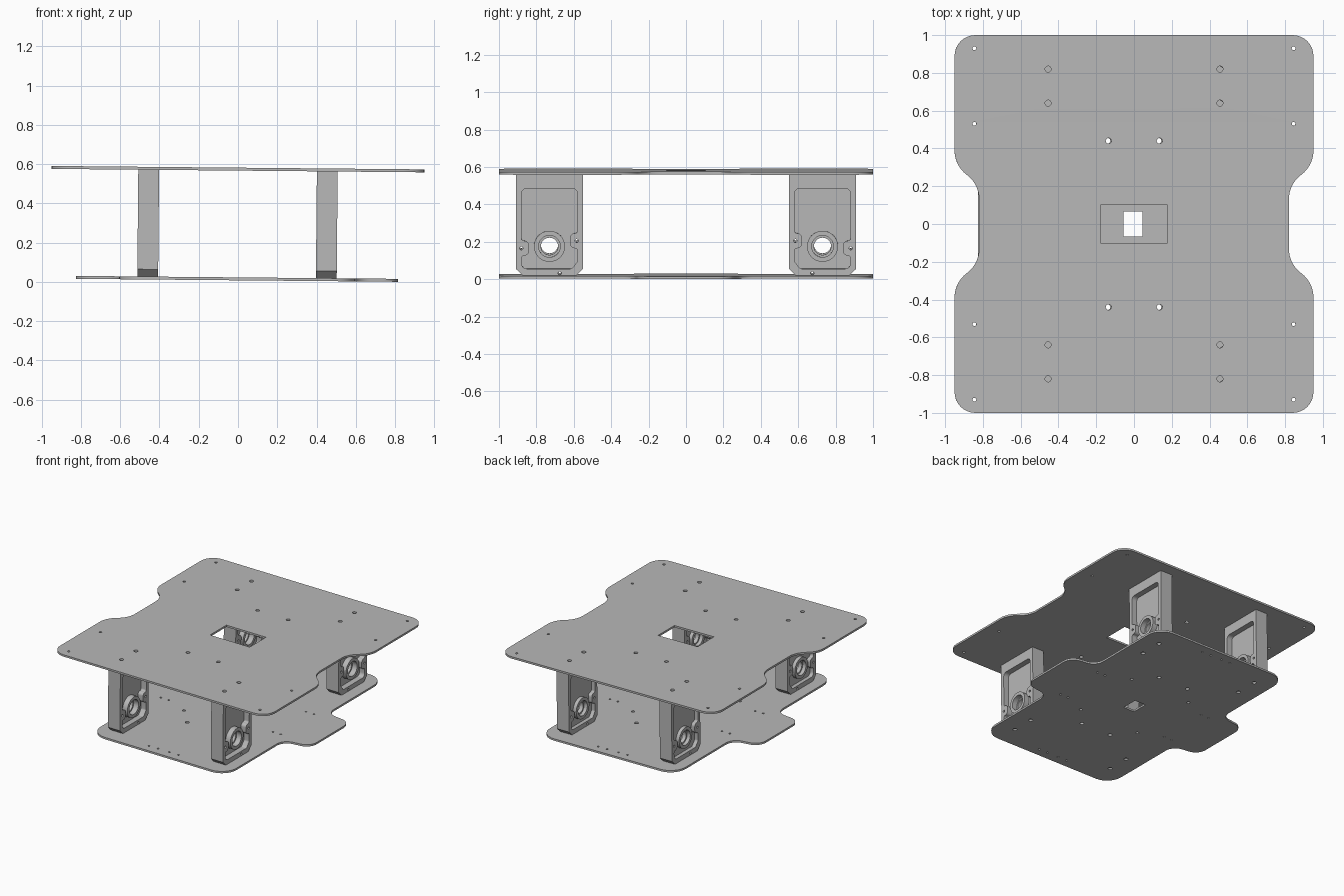
import bpy, bmesh, math
from mathutils import Matrix, Vector

cube = bpy.data.objects.get("Cube")
if cube:
    bpy.data.objects.remove(cube, do_unlink=True)

# Single grey finish
grey = bpy.data.materials.new("plain_grey")
grey.use_nodes = True
colour = (0.48, 0.48, 0.48, 1)
grey.diffuse_color = colour
grey.node_tree.nodes["Principled BSDF"].inputs["Base Color"].default_value = colour

# The whole assembly leans very slightly towards +x
PIVOT = Matrix.Translation((0, 0, 0.575))
TILT = PIVOT @ Matrix.Rotation(0.0092, 4, 'Y') @ PIVOT.inverted()
# Turns a flat (x, y) profile into a (y, z) one, extruded along x
UPRIGHT = Matrix(((0, 0, 1, 0), (1, 0, 0, 0), (0, 1, 0, 0), (0, 0, 0, 1)))


def rounded(corners, steps=8):
    """Polygon from (x, y, radius) corners with filleted arcs."""
    out = []
    for i, (x, y, r) in enumerate(corners):
        p = Vector((x, y))
        a = (Vector(corners[i - 1][:2]) - p).normalized()
        b = (Vector(corners[(i + 1) % len(corners)][:2]) - p).normalized()
        if r == 0:
            out.append(p)
            continue
        half = a.angle(b) / 2
        centre = p + (a + b).normalized() * r / math.sin(half)
        start = p + a * r / math.tan(half) - centre
        end = p + b * r / math.tan(half) - centre
        sweep = start.angle_signed(end)
        for k in range(steps + 1):
            out.append(centre + Matrix.Rotation(-sweep * k / steps, 2) @ start)
    return out


def circle(x, y, r, n=24):
    return [Vector((x + r * math.cos(math.tau * k / n),
                    y + r * math.sin(math.tau * k / n))) for k in range(n)]


def rectangle(w, h):
    return [Vector(c) for c in ((w, h), (-w, h), (-w, -h), (w, -h))]


def four(points, r):
    """Round holes repeated in all four quadrants."""
    return [circle(sx * x, sy * y, r, 16)
            for x, y in points for sx in (1, -1) for sy in (1, -1)]


def quarter_outline(corners):
    """Full outline from the +x +y quarter, listed from the back to the middle."""
    right = corners + [(x, -y, r) for x, y, r in reversed(corners)]
    return rounded(right + [(-x, y, r) for x, y, r in reversed(right)])


def slab(name, loops, low, high, place=Matrix()):
    """Extrude an outline with holes between two heights."""
    data = bpy.data.curves.new(name + "_profile", 'CURVE')
    data.dimensions = '2D'
    data.fill_mode = 'BOTH'
    data.extrude = (high - low) / 2
    for loop in loops:
        spline = data.splines.new('POLY')
        spline.points.add(len(loop) - 1)
        for point, co in zip(spline.points, loop):
            point.co = (co.x, co.y, 0, 1)
        spline.use_cyclic_u = True
    temp = bpy.data.objects.new(name + "_profile", data)
    bpy.context.collection.objects.link(temp)
    graph = bpy.context.evaluated_depsgraph_get()
    mesh = bpy.data.meshes.new_from_object(temp.evaluated_get(graph))
    bpy.data.objects.remove(temp, do_unlink=True)
    bm = bmesh.new()
    bm.from_mesh(mesh)
    bmesh.ops.remove_doubles(bm, verts=bm.verts, dist=0.0001)
    bmesh.ops.recalc_face_normals(bm, faces=bm.faces)
    bm.to_mesh(mesh)
    bm.free()
    mesh.transform(TILT @ place @ Matrix.Translation((0, 0, (low + high) / 2)))
    mesh.materials.clear()
    mesh.materials.append(grey)
    obj = bpy.data.objects.new(name, mesh)
    bpy.context.collection.objects.link(obj)
    bpy.ops.object.select_all(action='DESELECT')
    obj.select_set(True)
    bpy.context.view_layer.objects.active = obj
    bpy.ops.object.shade_smooth_by_angle(angle=math.radians(30))
    return obj


# Holes shared by both plates
mount_holes = four([(0.455, 0.64), (0.455, 0.82)], 0.016)
inner_holes = four([(0.135, 0.44)], 0.015)

# Top plate: wide, waisted at the middle
top_outline = quarter_outline([(0.95, 1, 0.11), (0.95, 0.31, 0.16), (0.82, 0.21, 0.16)])
slab("top_plate",
     [top_outline, rectangle(0.175, 0.103)] + mount_holes + inner_holes
     + four([(0.845, 0.93), (0.845, 0.53)], 0.01), 0.567, 0.582)

# Bottom plate: narrow, with a rounded tab on each side
bottom_outline = quarter_outline([(0.6, 1, 0.13), (0.6, 0.28, 0.09), (0.82, 0.25, 0.09)])
slab("bottom_plate",
     [bottom_outline, rectangle(0.05, 0.065)] + mount_holes + inner_holes
     + four([(0.27, 0.29)], 0.012)
     + four([(0.46, 0.21), (0.53, 0.21), (0.05, 0.93), (0.13, 0.93)], 0.008),
     0.008, 0.023)

# Mount profiles, measured outwards from the block's middle
BLOCK = [(-0.18, 0.567, 0), (0.18, 0.567, 0), (0.18, 0.06, 0),
         (0.14, 0.022, 0), (-0.14, 0.022, 0), (-0.18, 0.06, 0)]
POCKET = [(-0.15, 0.49, 0.03), (0.15, 0.49, 0.03), (0.15, 0.21, 0.015),
          (0.11, 0.21, 0.025), (0.11, 0.13, 0.025), (0.15, 0.13, 0.015),
          (0.15, 0.06, 0.03), (-0.12, 0.06, 0.02), (-0.15, 0.1, 0.02),
          (-0.15, 0.17, 0.015), (-0.11, 0.17, 0.025), (-0.11, 0.25, 0.025),
          (-0.15, 0.25, 0.015)]
SCREWS = [(0.15, 0.17), (-0.145, 0.21), (-0.055, 0.037)]

# Four bearing mounts between the plates
for x, side in ((0.455, "left"), (-0.455, "right")):
    for s, end in ((-1, "front"), (1, "back")):
        def flip(points):
            return [(s * (0.73 + p[0]),) + tuple(p[1:]) for p in points]
        name = f"{end}_{side}_mount"
        block, pocket = rounded(flip(BLOCK)), rounded(flip(POCKET))
        screws = [circle(u, v, 0.009, 12) for u, v in flip(SCREWS)]
        shaft = (s * 0.73, 0.18)
        slab(name + "_frame", [block, pocket] + screws, x - 0.053, x + 0.053, UPRIGHT)
        slab(name + "_web", [pocket, circle(*shaft, 0.046, 32)],
             x - 0.022, x + 0.008, UPRIGHT)
        slab(name + "_bearing_boss", [circle(*shaft, 0.083, 32), circle(*shaft, 0.058, 32)],
             x - 0.05, x + 0.05, UPRIGHT)
